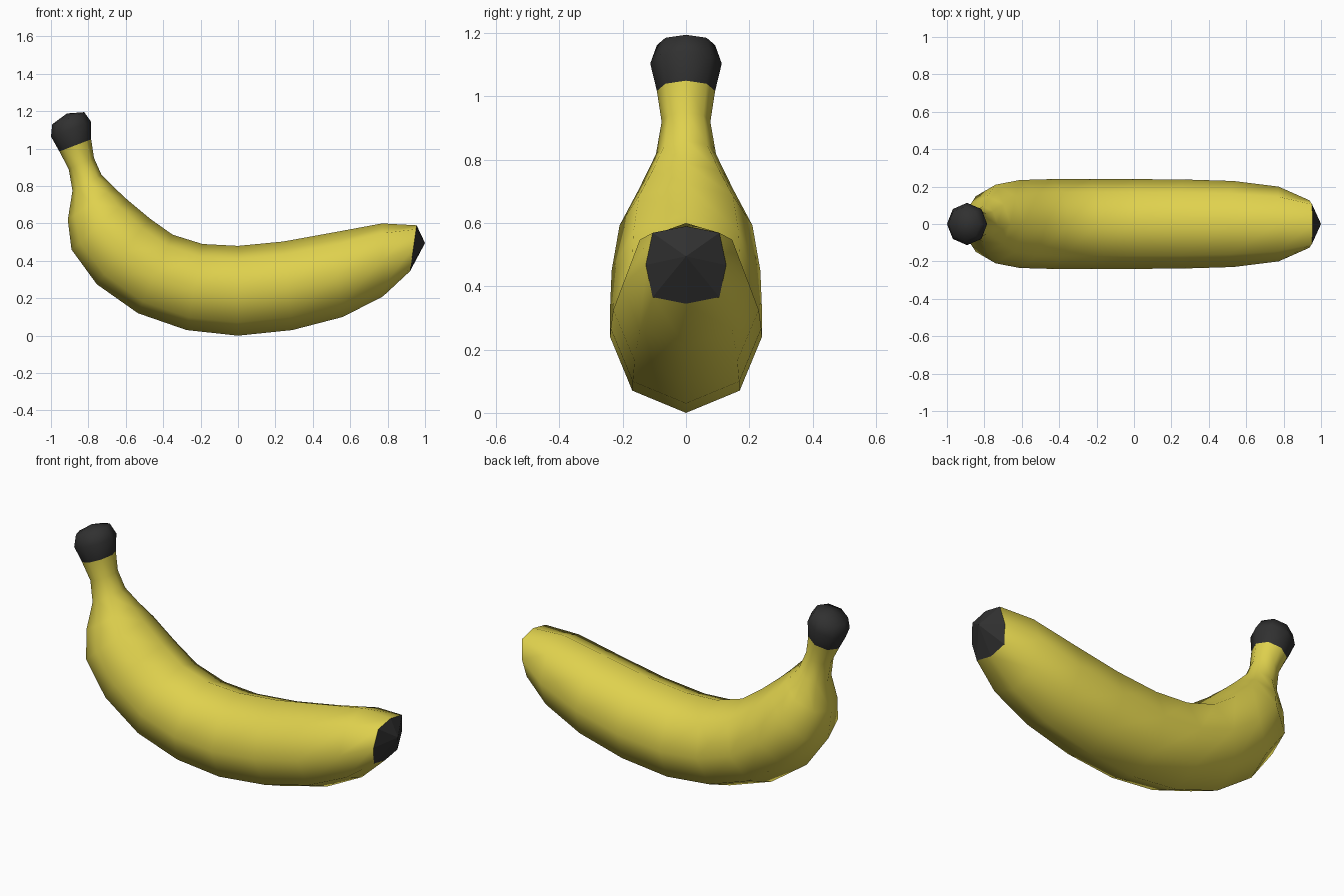
import bpy, bmesh, math
from mathutils import Vector

if "Cube" in bpy.data.objects:
    bpy.data.objects.remove(bpy.data.objects["Cube"])


def material(name, rgb):
    m = bpy.data.materials.new(name)
    m.diffuse_color = (*rgb, 1)
    m.use_nodes = True
    m.node_tree.nodes["Principled BSDF"].inputs["Base Color"].default_value = m.diffuse_color
    return m


def loft(name, rings, mat, apex=None):
    """Eight-sided skin through rings of (outer x, outer z, inner x, inner z, half width, diagonal)."""
    bm = bmesh.new()
    loops = []
    for ox, oz, ix, iz, w, d in rings:
        c = Vector(((ox + ix) / 2, 0, (oz + iz) / 2))
        v = Vector(((ix - ox) / 2, 0, (iz - oz) / 2))
        s = Vector((0, w, 0))
        pattern = [(1, 0), (d, d), (0, 1), (-d, d), (-1, 0), (-d, -d), (0, -1), (d, -d)]
        loops.append([bm.verts.new(c + v * a + s * b) for a, b in pattern])
    for p, q in zip(loops, loops[1:]):
        for i in range(8):
            j = (i + 1) % 8
            bm.faces.new((p[i], p[j], q[j], q[i]))
    if apex:
        tip = bm.verts.new(apex)
        for i in range(8):
            bm.faces.new((loops[-1][i], loops[-1][(i + 1) % 8], tip))
    bmesh.ops.recalc_face_normals(bm, faces=bm.faces)
    # keep the skin facing away from the middle of its first ring
    f = bm.faces[0]
    ref = sum((v.co for v in loops[0]), Vector()) / 8
    if f.normal.dot(f.calc_center_median() - ref) < 0:
        bmesh.ops.reverse_faces(bm, faces=bm.faces)
    me = bpy.data.meshes.new(name)
    bm.to_mesh(me)
    bm.free()
    me.materials.append(mat)
    for p in me.polygons:
        p.use_smooth = True
    ob = bpy.data.objects.new(name, me)
    bpy.context.collection.objects.link(ob)
    return ob


yellow = material("yellow_peel", (0.74, 0.64, 0.075))
dark = material("dark_ends", (0.03, 0.03, 0.03))
D = math.sqrt(0.5)

stem_end = (-0.955, 0.985, -0.785, 1.05, 0.092, D)
blossom_end = (0.92, 0.345, 0.955, 0.59, 0.127, 0.83)

# Curved fruit with narrow neck
loft("peel", [
    stem_end,
    (-0.905, 0.89, -0.77, 0.95, 0.077, D),
    (-0.885, 0.775, -0.73, 0.86, 0.095, D),
    (-0.91, 0.62, -0.66, 0.79, 0.15, D),
    (-0.89, 0.46, -0.59, 0.725, 0.21, D),
    (-0.755, 0.275, -0.47, 0.625, 0.235, D),
    (-0.535, 0.12, -0.35, 0.54, 0.24, D),
    (-0.275, 0.03, -0.19, 0.49, 0.24, D),
    (0, 0, 0, 0.48, 0.24, D),
    (0.29, 0.03, 0.24, 0.503, 0.238, D),
    (0.56, 0.10, 0.50, 0.55, 0.23, D),
    (0.775, 0.21, 0.77, 0.60, 0.20, 0.73),
    blossom_end,
], yellow)

# Dark knob on the stem
loft("stem_cap", [
    stem_end,
    (-1.0, 1.065, -0.785, 1.143, 0.113, D),
    (-0.993, 1.13, -0.822, 1.195, 0.092, D),
], dark, apex=(-0.915, 0, 1.188))

# Dark shallow tip at the other end
loft("blossom_tip", [blossom_end], dark, apex=(1.0, 0, 0.495))
bpy.data.objects["blossom_tip"].data.polygons.foreach_set("use_smooth", [False] * 8)
